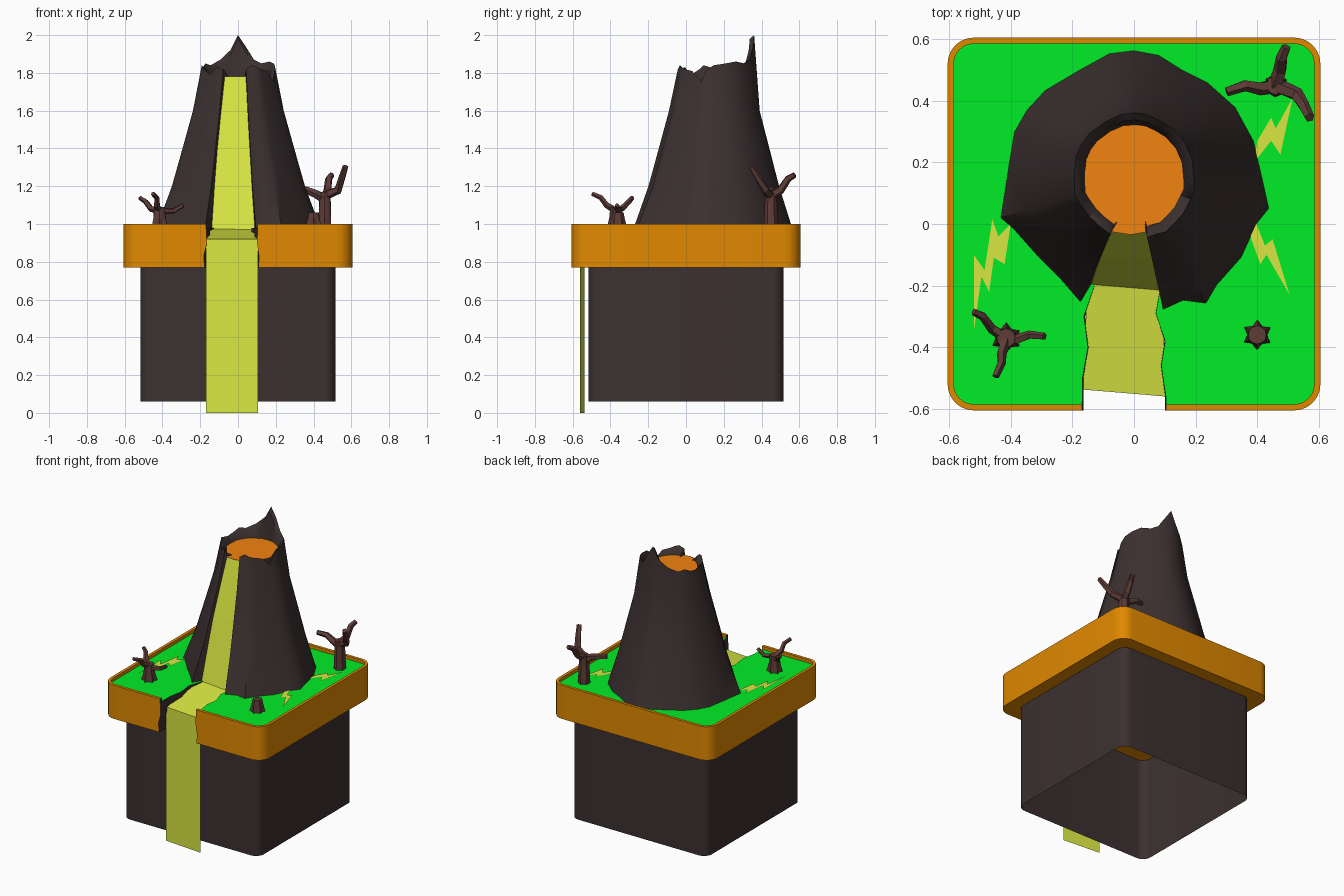
import bpy, bmesh
from math import radians, sin, cos, pi, hypot
from mathutils import Vector

if "Cube" in bpy.data.objects:
    bpy.data.objects.remove(bpy.data.objects["Cube"])


def material(name, r, g, b):
    m = bpy.data.materials.new(name)
    m.diffuse_color = (r, g, b, 1)
    m.use_nodes = True
    m.node_tree.nodes["Principled BSDF"].inputs["Base Color"].default_value = m.diffuse_color
    return m


ROCK = material("rock", .045, .03, .03)
RIM = material("rim_orange", .75, .25, .0)
GRASS = material("grass", .0, .85, .02)
SLIME = material("lava_flow", .7, .8, .055)
MAGMA = material("magma", .88, .23, .005)
BARK = material("bark", .11, .045, .038)


def loft(name, rings, mats, closed=True, caps=(True, True), cap_mat=0, angle=30):
    """Skin equal-length rings of points with quads, optionally capping the ends."""
    bm = bmesh.new()
    vs = [[bm.verts.new(p) for p in ring] for ring in rings]
    n = len(rings[0])
    for a, b in zip(vs, vs[1:]):
        for i in range(n if closed else n - 1):
            j = (i + 1) % n
            bm.faces.new((a[i], a[j], b[j], b[i]))
    if caps[0]:
        bm.faces.new(vs[0][::-1])
    if caps[1]:
        bm.faces.new(vs[-1]).material_index = cap_mat
    if len(rings) > 1:
        bmesh.ops.recalc_face_normals(bm, faces=bm.faces[:])
    me = bpy.data.meshes.new(name)
    bm.to_mesh(me)
    bm.free()
    for m in mats:
        me.materials.append(m)
    ob = bpy.data.objects.new(name, me)
    bpy.context.collection.objects.link(ob)
    bpy.ops.object.select_all(action='DESELECT')
    ob.select_set(True)
    bpy.context.view_layer.objects.active = ob
    if angle:
        bpy.ops.object.shade_smooth_by_angle(angle=radians(angle))
    return ob


def rounded_square(h, r, z, n=6):
    pts = []
    for k, (sx, sy) in enumerate(((1, 1), (-1, 1), (-1, -1), (1, -1))):
        for i in range(n + 1):
            a = (k + i / n) * pi / 2
            pts.append((sx * (h - r) + r * cos(a), sy * (h - r) + r * sin(a), z))
    return pts


# Pot body: thin wall, open at top and bottom
loft("pot_body", [rounded_square(.517, .06, .06), rounded_square(.517, .06, .77)],
     [ROCK], caps=(False, False))

# Tray with raised lip and grass floor
tray = loft("tray", [rounded_square(.605, .085, .77), rounded_square(.605, .085, 1),
                     rounded_square(.585, .065, 1), rounded_square(.585, .065, .978)],
            [RIM, GRASS, ROCK], cap_mat=1)

# Jagged notch cut through the front of the tray
notch = [(.105, -.7), (.105, -.56), (.09, -.46), (.103, -.38), (.072, -.29), (.088, -.2),
         (.06, -.15), (-.12, -.15), (-.13, -.2), (-.165, -.3), (-.152, -.4), (-.17, -.5), (-.172, -.7)]
rings = []
for z, k in ((.7, 1), (.83, 1.06), (.9, .96), (1.1, 1.02)):
    rings.append([(x * k, y, z) for x, y in notch])
cutter = loft("notch_cutter", rings, [ROCK], angle=0)
cutter.hide_render = True
cutter.hide_set(True)
mod = tray.modifiers.new("notch", 'BOOLEAN')
mod.operation, mod.solver, mod.object = 'DIFFERENCE', 'EXACT', cutter
mod.material_mode = 'TRANSFER'

# Volcano: base outline with the crater-edge height above each point
outline = [(.085, -.165, 1.79), (.095, -.28, 1.82), (.16, -.25, 1.84), (.235, -.26, 1.83),
           (.27, -.2, 1.82), (.35, -.11, 1.81), (.4, 0, 1.755), (.44, .05, 1.81), (.42, .14, 1.84),
           (.39, .27, 1.85), (.33, .38, 1.86), (.24, .46, 1.85), (.16, .5, 1.87), (.08, .55, 1.94),
           (0, .565, 2.0), (-.08, .555, 1.92), (-.18, .5, 1.87), (-.29, .435, 1.84),
           (-.35, .37, 1.85), (-.39, .3, 1.83), (-.41, .18, 1.82), (-.435, .02, 1.84),
           (-.39, -.02, 1.82), (-.31, -.11, 1.79), (-.24, -.18, 1.83), (-.175, -.255, 1.82),
           (-.12, -.165, 1.79)]
CHANNEL = (outline[0], outline[-1])


def shrink(p, s, z, roundness=0):
    """Scale an outline point to the axis, blending it towards a circle higher up."""
    x, y = p[0], p[1] - .15
    if p not in CHANNEL:
        k = 1 + roundness * (.425 / hypot(x, y) - 1)
        x, y = x * k, y * k
    return (x * s, .15 + y * s, z)


def top_scale(p):
    return .46 + .04 * max(0, (p[1] - .15) / .415)


rings = [[shrink(p, s, z, r) for p in outline]
         for z, s, r in ((.97, 1, 0), (1.2, .82, .3), (1.4, .695, .45), (1.6, .57, .6))]
for k, drop, low in ((1, 0, 0), (.89, .02, 0), (.8, 0, 1.74)):
    rings.append([shrink(p, top_scale(p) * k, low or p[2] - drop, .65) for p in outline])
loft("volcano", rings, [ROCK], closed=False, caps=(False, False), angle=48)

# Magma lake in the crater
lake = [shrink(p, top_scale(p) * .83, 1.785, .65) for p in outline[1:-1]]
lake += [(-.075, -.025, 1.785), (-.01, -.035, 1.785), (.045, -.025, 1.785)]
loft("magma_lake", [lake], [MAGMA], caps=(False, True), angle=0)

# Lava stream: crater, slope, channel and fall down the front
stream = [((-.078, -.02, 1.78), (.045, -.02, 1.78)), ((-.115, -.11, 1.4), (.065, -.11, 1.4)),
          ((-.15, -.195, .975), (.09, -.215, .97)), ((-.17, -.537, .92), (.105, -.56, .92)),
          ((-.17, -.537, 0), (.105, -.56, 0))]
loft("lava_stream", stream, [SLIME], closed=False, caps=(False, False), angle=0)

# Lightning-shaped cracks on the grass
cracks = [
    [(.515, .41), (.475, .225), (.445, .27), (.39, .2), (.4, .27), (.445, .345), (.46, .31)],
    [(.37, -.02), (.41, -.13), (.43, -.1), (.505, -.23), (.45, -.05), (.425, -.07), (.39, .02)],
    [(-.46, .015), (-.44, -.04), (-.4, -.0), (-.42, -.13), (-.455, -.11), (-.47, -.22),
     (-.495, -.17), (-.52, -.35), (-.52, -.1), (-.485, -.15)]]
for i, c in enumerate(cracks):
    area = sum(a[0] * b[1] - b[0] * a[1] for a, b in zip(c, c[1:] + c[:1]))
    c = c if area > 0 else c[::-1]
    loft(f"grass_crack_{i + 1}", [[(x, y, .982) for x, y in c]], [SLIME], caps=(False, True), angle=0)


def branch(name, pts, r0, r1):
    """Tapered five-sided limb along a path."""
    pts = [Vector(p) for p in pts]
    rings = []
    for i, p in enumerate(pts):
        d = pts[min(i + 1, len(pts) - 1)] - pts[max(i - 1, 0)]
        q = d.to_track_quat('Z', 'Y')
        r = r0 + (r1 - r0) * i / (len(pts) - 1)
        rings.append([p + q @ Vector((r * cos(a * pi / 2.5), r * sin(a * pi / 2.5), 0)) for a in range(5)])
    loft(name, rings, [BARK], angle=0)


def trunk(name, x, y, top, r, flare=1.5):
    """Stem with star-shaped root flare."""
    rings = []
    for z, tip, dip in ((.975, flare, 1), (1.03, 1.08, .97), (top, .9, .88)):
        rings.append([(x + r * (dip if i % 2 else tip) * cos(i * pi / 6 + .5),
                       y + r * (dip if i % 2 else tip) * sin(i * pi / 6 + .5), z) for i in range(12)])
    loft(name, rings, [BARK], angle=0)


# Dead trees and stump
trunk("stump", .4, -.36, 1.06, .033)
trunk("large_tree_trunk", .46, .45, 1.17, .034, 1.15)
trunk("small_tree_trunk", -.415, -.37, 1.09, .034)
limbs = {
    "large_tree": [[(.46, .45, 1.15), (.53, .42, 1.18), (.55, .385, 1.24), (.57, .345, 1.305)],
                   [(.46, .45, 1.15), (.475, .5, 1.18), (.48, .54, 1.24), (.495, .575, 1.26)],
                   [(.46, .45, 1.13), (.41, .44, 1.16), (.36, .45, 1.18), (.3, .43, 1.19)]],
    "small_tree": [[(-.415, -.37, 1.07), (-.38, -.375, 1.07), (-.34, -.36, 1.07), (-.29, -.365, 1.1)],
                   [(-.415, -.37, 1.07), (-.46, -.34, 1.08), (-.49, -.3, 1.12), (-.52, -.285, 1.14)],
                   [(-.415, -.37, 1.07), (-.43, -.42, 1.1), (-.43, -.45, 1.14), (-.45, -.495, 1.16)]]}
for tree, paths in limbs.items():
    for i, path in enumerate(paths):
        big = tree == "large_tree"
        branch(f"{tree}_branch_{i + 1}", path, .026 if big else .019, .016 if big else .012)
